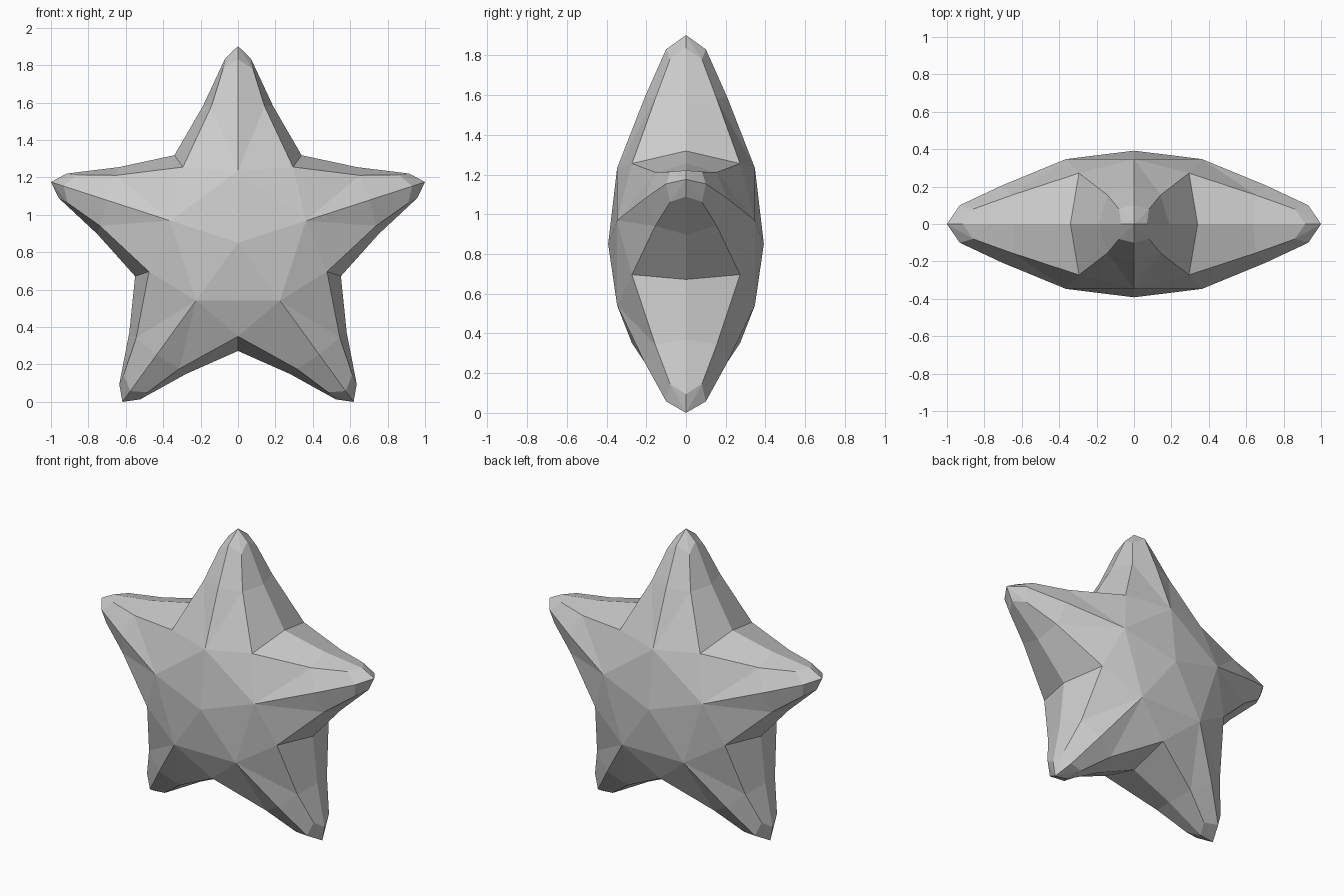
import bpy, bmesh
from math import cos, sin, radians

if "Cube" in bpy.data.objects:
    bpy.data.objects.remove(bpy.data.objects["Cube"])

R = 1.0515                      # centre to arm tip
CZ = R * cos(radians(36))       # height of the star's centre

# Quarter cross-sections of one arm: (across, depth, along), ridge -> flank -> outline
base = [(0, 0.347, 0.382), (0.294, 0.272, 0.405), (0.340, 0, 0.468)]
middle = [(0, 0.207, 0.74), (0.142, 0.155, 0.73), (0.188, 0, 0.73)]
end = [(0, 0.10, 0.98), (0.08, 0.08, 0.93), (0.069, 0, 0.985)]
tip = (0, 0, R)
centre = (0, 0.392, 0)

bm = bmesh.new()


def place(p, turn, sx, sy):
    """Mirror a point across the arm and front/back, then turn it to its arm."""
    x, y, z = p[0] * sx, p[1] * sy, p[2]
    a = radians(turn)
    return (x * cos(a) + z * sin(a), y, CZ - x * sin(a) + z * cos(a))


def face(points, turn, sx, sy):
    bm.faces.new([bm.verts.new(place(p, turn, sx, sy)) for p in points])


def turned(p, deg):
    a = radians(deg)
    return (p[0] * cos(a) + p[2] * sin(a), p[1], p[2] * cos(a) - p[0] * sin(a))


for turn in range(0, 360, 72):
    for sy in (-1, 1):
        # domed body between this arm and the next
        ridge, next_ridge = base[0], turned(base[0], 72)
        face([centre, ridge, next_ridge], turn, 1, sy)
        face([ridge, base[1], next_ridge], turn, 1, sy)
        for sx in (-1, 1):
            # tapering arm
            face([base[0], base[1], middle[1]], turn, sx, sy)
            face([base[0], middle[1], middle[0]], turn, sx, sy)
            face([base[1], base[2], middle[2], middle[1]], turn, sx, sy)
            for i in range(2):
                face([middle[i], middle[i + 1], end[i + 1], end[i]], turn, sx, sy)
            # blunt tip
            face([end[0], end[1], tip], turn, sx, sy)
            face([end[1], end[2], tip], turn, sx, sy)

bmesh.ops.remove_doubles(bm, verts=bm.verts, dist=0.004)
bmesh.ops.recalc_face_normals(bm, faces=bm.faces)

mesh = bpy.data.meshes.new("star")
bm.to_mesh(mesh)
bm.free()
star = bpy.data.objects.new("star", mesh)
bpy.context.collection.objects.link(star)
